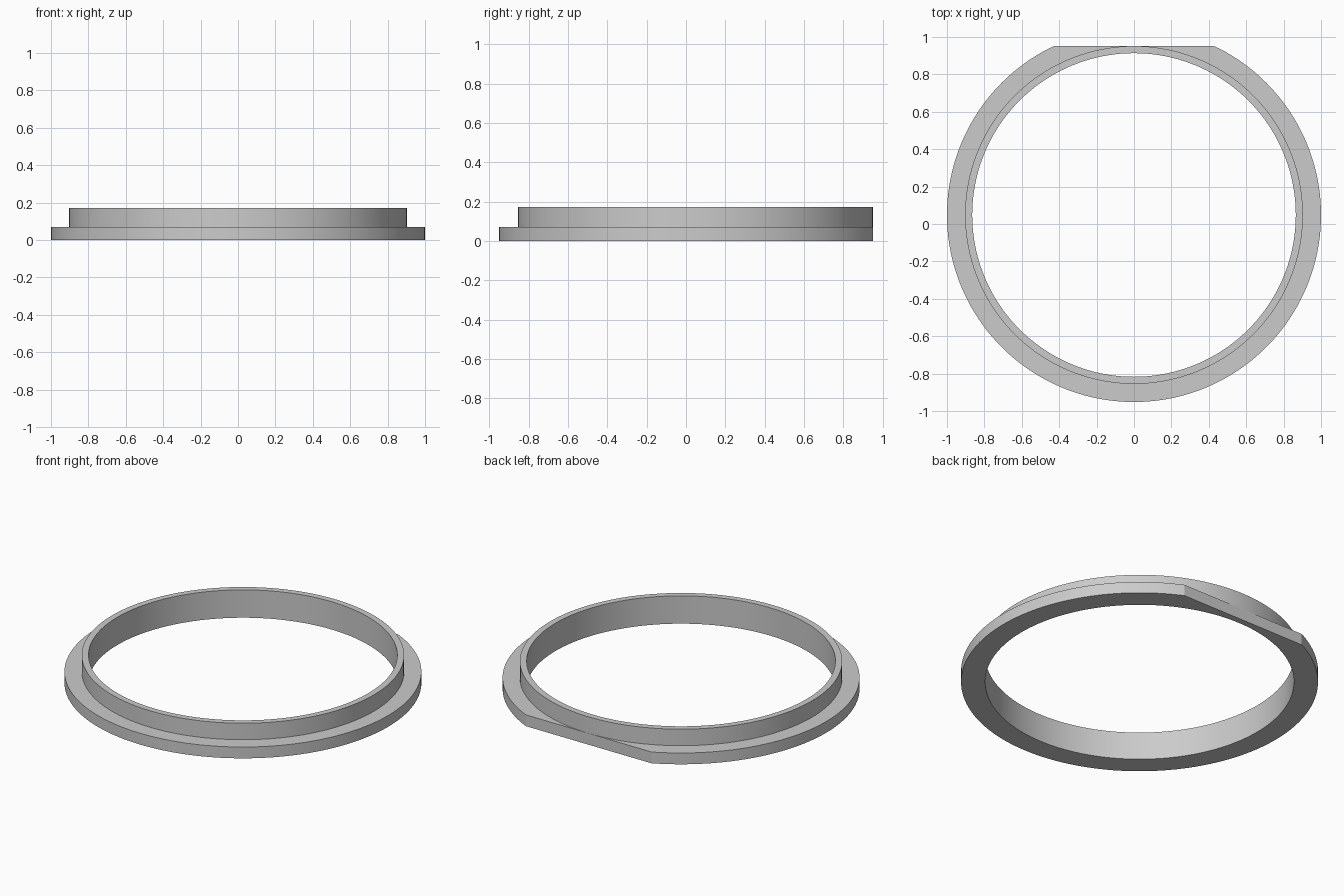
import bpy, bmesh, math
from mathutils import Matrix

cube = bpy.data.objects.get("Cube")
if cube:
    bpy.data.objects.remove(cube, do_unlink=True)

FLANGE_R, COLLAR_R, BORE_R = 1.0, 0.903, 0.865
FLANGE_H, TOTAL_H = 0.07, 0.172
FLAT = COLLAR_R + 0.0005          # flat sits tangent to the collar
CENTRE_Y = (FLANGE_R - FLAT) / 2

grey = bpy.data.materials.new("grey")
grey.use_nodes = True
grey.diffuse_color = (0.6, 0.6, 0.6, 1)
grey.node_tree.nodes["Principled BSDF"].inputs["Base Color"].default_value = grey.diffuse_color

# Stepped section revolved into a flanged ring
bm = bmesh.new()
section = [(BORE_R, 0), (FLANGE_R, 0), (FLANGE_R, FLANGE_H),
           (COLLAR_R, FLANGE_H), (COLLAR_R, TOTAL_H), (BORE_R, TOTAL_H)]
verts = [bm.verts.new((0, -r, z)) for r, z in section]
edges = [bm.edges.new((a, b)) for a, b in zip(verts, verts[1:] + verts[:1])]
bmesh.ops.spin(bm, geom=verts + edges, cent=(0, 0, 0), axis=(0, 0, 1),
               angle=math.tau, steps=160, use_merge=True)
bmesh.ops.remove_doubles(bm, verts=bm.verts[:], dist=1e-5)

# Flat cut across the back of the flange
bmesh.ops.bisect_plane(bm, geom=bm.verts[:] + bm.edges[:] + bm.faces[:], dist=1e-5,
                       plane_co=(0, FLAT, 0), plane_no=(0, 1, 0), clear_outer=True)
bmesh.ops.holes_fill(bm, edges=[e for e in bm.edges if e.is_boundary], sides=0)
bmesh.ops.recalc_face_normals(bm, faces=bm.faces[:])
bmesh.ops.transform(bm, matrix=Matrix.Translation((0, CENTRE_Y, 0)), verts=bm.verts[:])

mesh = bpy.data.meshes.new("flanged_ring")
bm.to_mesh(mesh)
bm.free()
mesh.materials.append(grey)
ring = bpy.data.objects.new("flanged_ring", mesh)
bpy.context.collection.objects.link(ring)

# Smooth walls with sharp rims
bpy.ops.object.select_all(action="DESELECT")
ring.select_set(True)
bpy.context.view_layer.objects.active = ring
bpy.ops.object.shade_smooth_by_angle(angle=math.radians(20))
